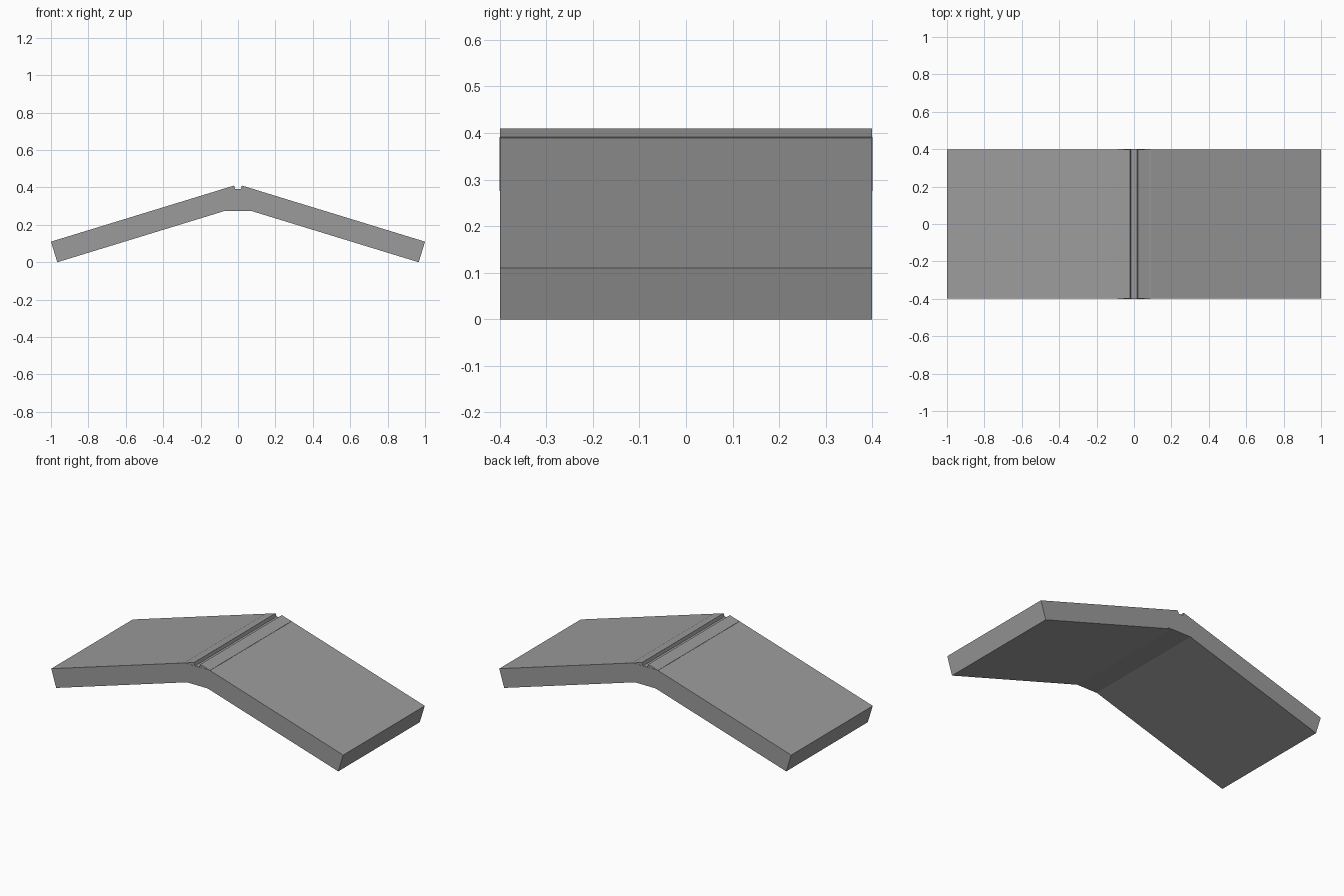
import bpy
import bmesh

cube = bpy.data.objects.get("Cube")
if cube:
    bpy.data.objects.remove(cube, do_unlink=True)

grey = bpy.data.materials.new("plain grey")
grey.use_nodes = True
COLOUR = (0.33, 0.33, 0.33, 1)
grey.diffuse_color = COLOUR
grey.node_tree.nodes["Principled BSDF"].inputs["Base Color"].default_value = COLOUR


def extrude_profile(name, profile, half_depth):
    """Extrude an x-z outline along y into a closed solid."""
    bm = bmesh.new()
    face = bm.faces.new([bm.verts.new((x, -half_depth, z)) for x, z in profile])
    moved = bmesh.ops.extrude_face_region(bm, geom=[face])["geom"]
    verts = [v for v in moved if isinstance(v, bmesh.types.BMVert)]
    bmesh.ops.translate(bm, verts=verts, vec=(0, 2 * half_depth, 0))
    bmesh.ops.recalc_face_normals(bm, faces=bm.faces[:])
    mesh = bpy.data.meshes.new(name)
    bm.to_mesh(mesh)
    bm.free()
    mesh.materials.append(grey)
    obj = bpy.data.objects.new(name, mesh)
    bpy.context.collection.objects.link(obj)
    return obj


# Two sloping slabs, square at both ends, meeting the ridge block
slab = [(1.0, 0.11), (0.966, 0.0), (-0.013, 0.3), (0.021, 0.41)]
for name, side in (("left_slab", 1), ("right_slab", -1)):
    extrude_profile(name, [(side * x, z) for x, z in slab], 0.399)

# Ridge block between the slabs, leaving a shallow groove on top
block = [(-0.088, 0.275), (0.088, 0.275), (0.088, 0.391), (-0.088, 0.391)]
extrude_profile("ridge_block", block, 0.4)
